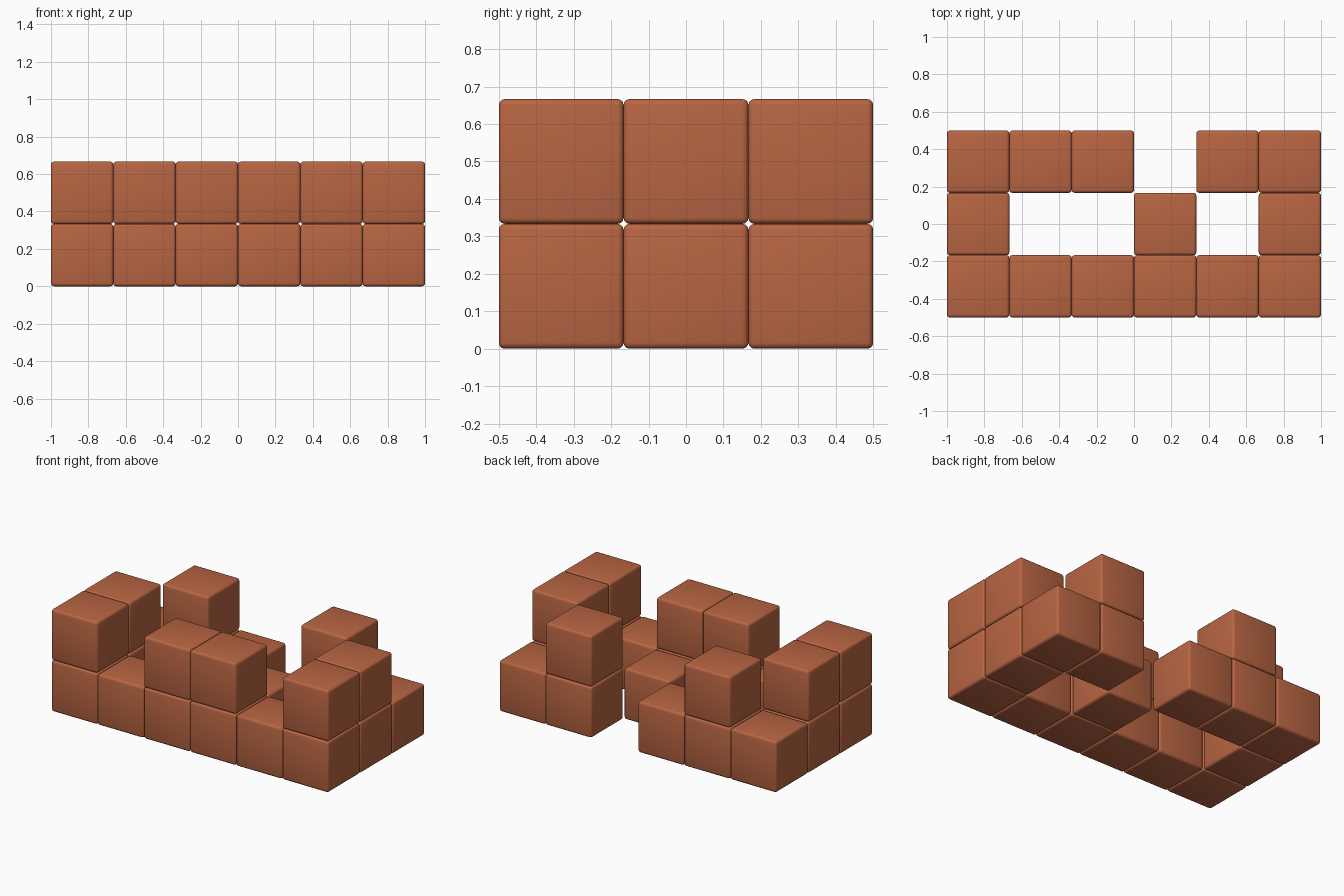
import bpy
import bmesh
import math

default = bpy.data.objects.get("Cube")
if default:
    bpy.data.objects.remove(default, do_unlink=True)

PITCH = 1 / 3      # spacing of the blocks
BEVEL = 0.016      # rounded edge radius

# Terracotta material
clay = bpy.data.materials.new("terracotta")
clay.use_nodes = True
colour = (0.48, 0.13, 0.055, 1)
clay.diffuse_color = colour
clay.node_tree.nodes["Principled BSDF"].inputs["Base Color"].default_value = colour

# One rounded block, shared by every brick of the wall
block = bpy.data.meshes.new("rounded_block")
bm = bmesh.new()
bmesh.ops.create_cube(bm, size=PITCH)
bmesh.ops.bevel(bm, geom=bm.edges[:], offset=BEVEL, segments=3,
                profile=0.5, affect='EDGES')
bm.to_mesh(block)
bm.free()
block.materials.append(clay)

# Plan of each layer, written from the back row to the front row
LAYERS = {
    "base_block": ("###.##",
                   "#..#.#",
                   "######"),
    "battlement_block": (".#..#.",
                         "#....#",
                         "#.##.#"),
}

bpy.ops.object.select_all(action='DESELECT')
for level, (name, rows) in enumerate(LAYERS.items()):
    for r, row in enumerate(rows):
        for c, cell in enumerate(row):
            if cell != "#":
                continue
            ob = bpy.data.objects.new(name, block)
            ob.location = ((c - 2.5) * PITCH, (1 - r) * PITCH, (level + 0.5) * PITCH)
            bpy.context.collection.objects.link(ob)

# Smooth the rounded edges once on the shared mesh
ob.select_set(True)
bpy.context.view_layer.objects.active = ob
bpy.ops.object.shade_smooth_by_angle(angle=math.radians(40))
